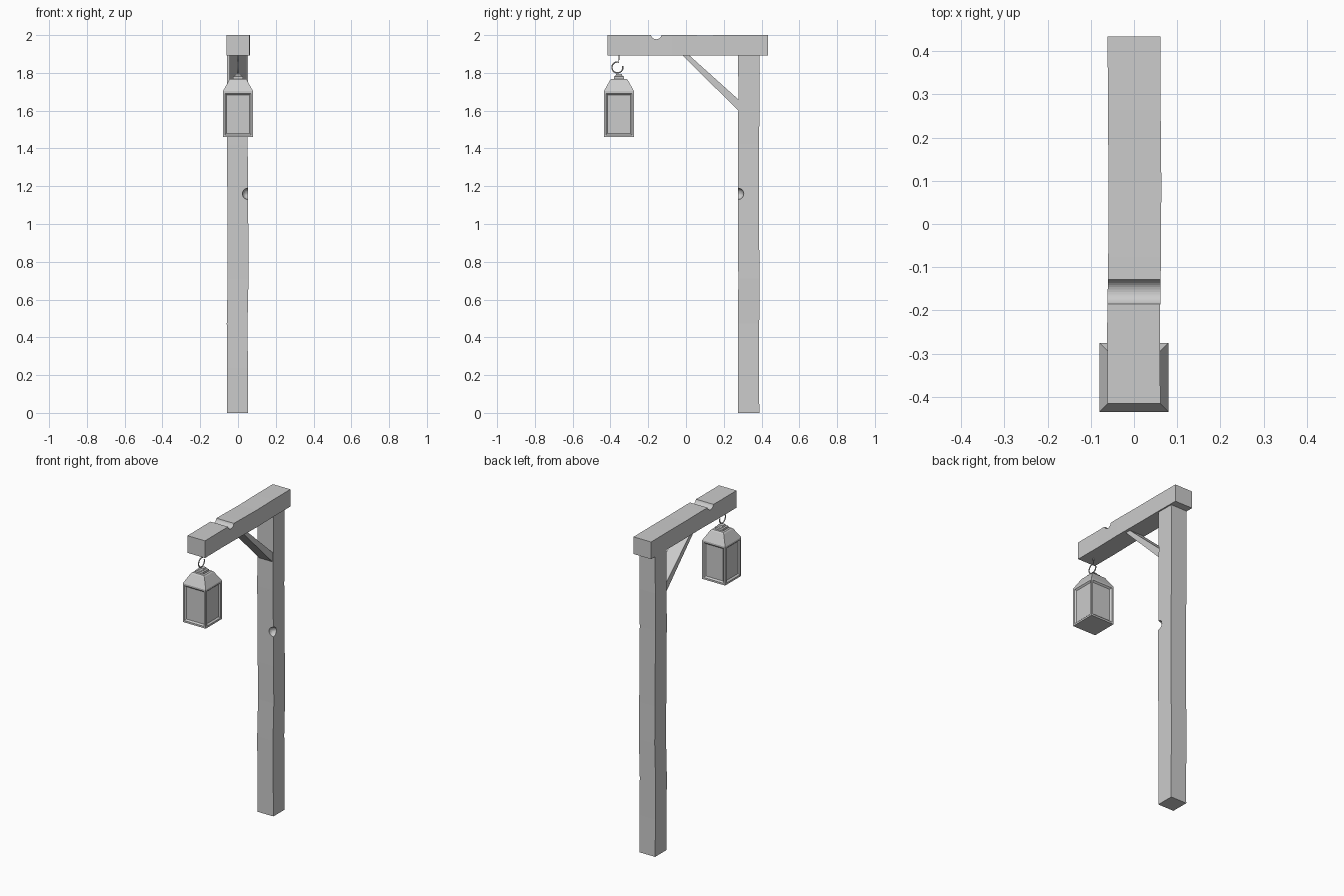
import bpy, bmesh, math, random
from mathutils import Vector

if "Cube" in bpy.data.objects:
    bpy.data.objects.remove(bpy.data.objects["Cube"])

random.seed(4)
LY = -0.355  # lantern centre in y


def make(name, bm):
    bmesh.ops.recalc_face_normals(bm, faces=bm.faces)
    me = bpy.data.meshes.new(name)
    bm.to_mesh(me)
    bm.free()
    ob = bpy.data.objects.new(name, me)
    bpy.context.collection.objects.link(ob)
    return ob


def loft(name, rings):
    """Skin a list of closed point rings and cap both ends."""
    bm = bmesh.new()
    vs = [[bm.verts.new(p) for p in r] for r in rings]
    for a, b in zip(vs, vs[1:]):
        n = len(a)
        for i in range(n):
            bm.faces.new((a[i], a[(i + 1) % n], b[(i + 1) % n], b[i]))
    bm.faces.new(vs[0])
    bm.faces.new(vs[-1])
    return make(name, bm)


def square(cx, cy, h, z):
    return [(cx + sx * h, cy + sy * h, z) for sx, sy in ((-1, -1), (1, -1), (1, 1), (-1, 1))]


def timber(name, start, end, u, v, hu, hv, steps, wob):
    """Hand-hewn beam whose edges wander slightly along the length."""
    start, end, u, v = map(Vector, (start, end, u, v))
    rings = []
    for i in range(steps + 1):
        c = start.lerp(end, i / steps)
        k = wob if 0 < i < steps else 0
        c = c + u * random.uniform(-k, k) + v * random.uniform(-k, k) * 0.5
        rings.append([c + u * (a * hu) + v * (b * hv)
                      for a, b in ((-1, -1), (1, -1), (1, 1), (-1, 1))])
    return loft(name, rings)


def carve(ob, cutter):
    m = ob.modifiers.new("carve", 'BOOLEAN')
    m.operation, m.object, m.solver = 'DIFFERENCE', cutter, 'EXACT'
    cutter.hide_render = True
    cutter.hide_set(True)


# post and overhead beam
post = timber("post", (-0.002, 0.332, 0), (-0.002, 0.332, 1.895),
              (1, 0, 0), (0, 1, 0), 0.055, 0.056, 8, 0.003)
beam = timber("beam", (0, -0.415, 1.946), (0, 0.434, 1.946),
              (1, 0, 0), (0, 0, 1), 0.061, 0.054, 5, 0.003)

# notch across the top of the beam
bpy.ops.mesh.primitive_cylinder_add(vertices=32, radius=0.029, depth=0.3,
                                    location=(0, -0.157, 2.007), rotation=(0, math.pi / 2, 0))
notch = bpy.context.object
notch.name = "notch_cutter"
carve(beam, notch)

# knot hole on the corner of the post
bpy.ops.mesh.primitive_uv_sphere_add(segments=20, ring_count=12, radius=0.03,
                                     location=(0.053, 0.276, 1.16))
knot = bpy.context.object
knot.name = "knot_cutter"
carve(post, knot)

# diagonal brace
side = [(-0.02, 1.895), (0.015, 1.895), (0.282, 1.655), (0.282, 1.595)]
loft("brace", [[(x, y, z) for y, z in side] for x in (-0.045, 0.045)])

# lantern body with sunken panes
bm = bmesh.new()
rings = [[bm.verts.new(p) for p in square(0, LY, 0.08, z)] for z in (1.46, 1.703)]
panes = [bm.faces.new((rings[0][i], rings[0][(i + 1) % 4], rings[1][(i + 1) % 4], rings[1][i]))
         for i in range(4)]
bm.faces.new(rings[0])
bm.faces.new(rings[1])
bmesh.ops.recalc_face_normals(bm, faces=bm.faces)
bmesh.ops.inset_individual(bm, faces=panes, thickness=0.016)
bmesh.ops.inset_individual(bm, faces=panes, thickness=0.012, depth=-0.009)
make("lantern_body", bm)

# lantern roof and stepped cap
loft("lantern_roof", [square(0, LY, h, z) for h, z in
                      ((0.08, 1.703), (0.047, 1.762), (0.040, 1.768))])
loft("lantern_cap", [square(0, LY, h, z) for h, z in
                     ((0.027, 1.765), (0.027, 1.781), (0.018, 1.784), (0.015, 1.794))])

# wire hook
pts = [(LY, 1.90), (LY, 1.856)]
pts += [(LY - 0.008 + 0.029 * math.cos(math.radians(a)), 1.829 + 0.029 * math.sin(math.radians(a)))
        for a in range(75, 380, 15)]
cu = bpy.data.curves.new("hook", 'CURVE')
cu.dimensions = '3D'
cu.bevel_depth = 0.0035
cu.bevel_resolution = 2
cu.use_fill_caps = True
sp = cu.splines.new('POLY')
sp.points.add(len(pts) - 1)
for p, (y, z) in zip(sp.points, pts):
    p.co = (0, y, z, 1)
bpy.context.collection.objects.link(bpy.data.objects.new("hook", cu))
